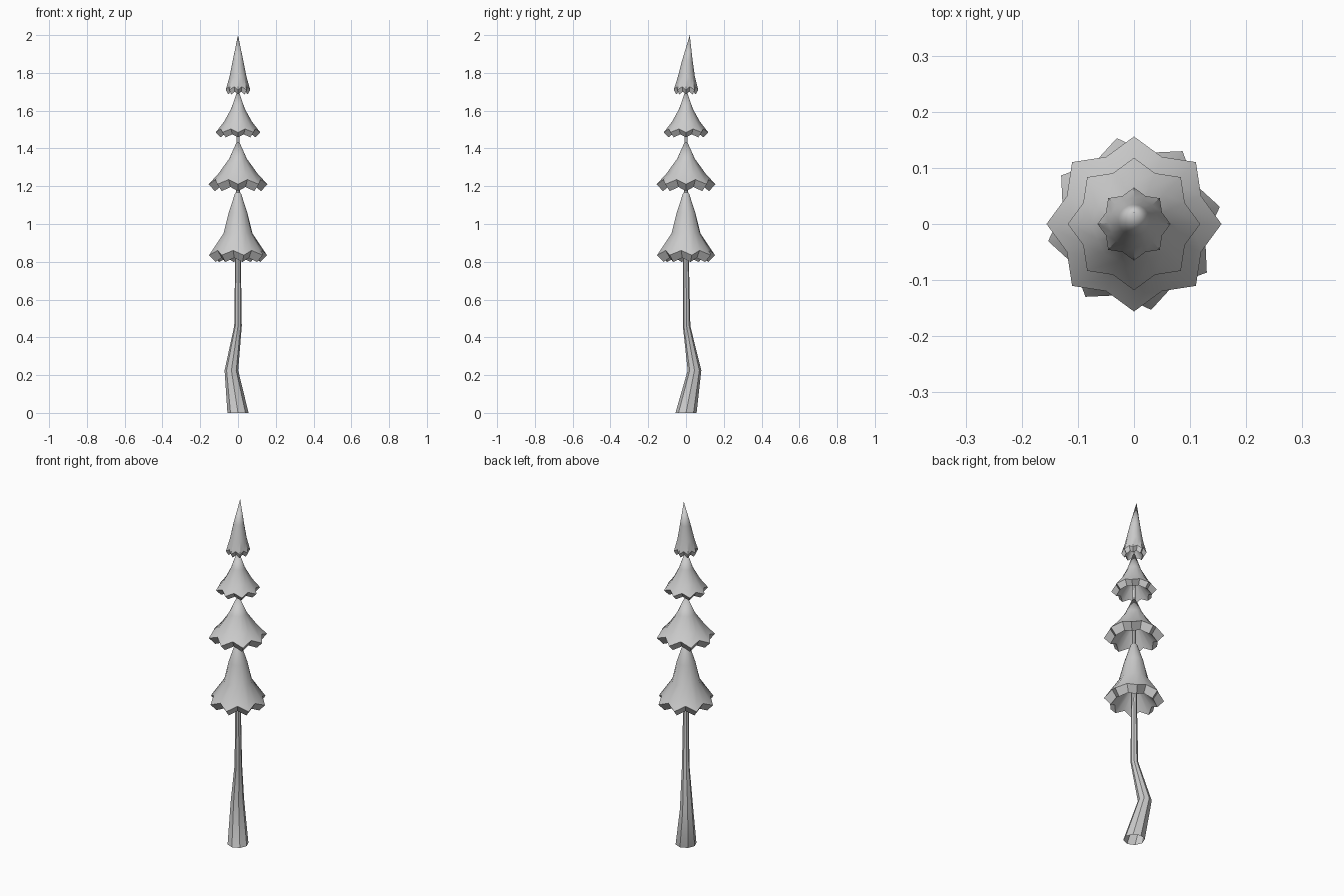
import bpy
import bmesh
import math

cube = bpy.data.objects.get("Cube")
if cube:
    bpy.data.objects.remove(cube, do_unlink=True)

# One plain grey for the whole tree
grey = bpy.data.materials.new("plain grey")
grey.use_nodes = True
COLOUR = (0.6, 0.6, 0.6, 1)
grey.diffuse_color = COLOUR
grey.node_tree.nodes["Principled BSDF"].inputs["Base Color"].default_value = COLOUR


def ring(bm, centre, radius, z, sides, turn=0, notch=1.0, lift=0.0):
    """Ring of vertices; every second one is pulled in by notch and raised by lift."""
    verts = []
    for i in range(sides):
        a = math.tau * i / sides + turn
        odd = i % 2
        r = radius * (notch if odd else 1)
        verts.append(bm.verts.new((centre[0] + r * math.cos(a),
                                   centre[1] + r * math.sin(a),
                                   z + lift * odd)))
    return verts


def bridge(bm, low, high):
    n = len(low)
    for i in range(n):
        j = (i + 1) % n
        bm.faces.new((low[i], low[j], high[j], high[i]))


def fan(bm, verts, point):
    tip = bm.verts.new(point)
    for i, v in enumerate(verts):
        bm.faces.new((v, verts[(i + 1) % len(verts)], tip))


def finish(bm, name, angle):
    mesh = bpy.data.meshes.new(name)
    bm.to_mesh(mesh)
    bm.free()
    obj = bpy.data.objects.new(name, mesh)
    bpy.context.collection.objects.link(obj)
    mesh.materials.append(grey)
    bpy.ops.object.select_all(action="DESELECT")
    obj.select_set(True)
    bpy.context.view_layer.objects.active = obj
    bpy.ops.object.shade_smooth_by_angle(angle=math.radians(angle))


# Crooked tapering trunk, open at the foot: x, y, z, radius
bm = bmesh.new()
path = [(0, 0, 0, 0.056), (-0.035, 0.045, 0.225, 0.036),
        (0, 0.003, 0.46, 0.02), (0, 0, 0.82, 0.015), (0, 0, 1.73, 0.006)]
rings = [ring(bm, (x, y), r, z, 8) for x, y, z, r in path]
for low, high in zip(rings, rings[1:]):
    bridge(bm, low, high)
fan(bm, rings[-1], (0, 0, 1.74))
finish(bm, "trunk", 40)


def foliage(name, rim_r, rim_z, drop, shoulders, tip, turn=0):
    """Hollow skirt with eight points, a thick jagged rim and a concave cone."""
    bm = bmesh.new()
    centre = (0, 0)
    roof = ring(bm, centre, 0.25 * rim_r, rim_z + 0.4 * rim_r, 16, turn)
    lip = ring(bm, centre, 0.78 * rim_r, rim_z - drop, 16, turn, 0.85, 0.6 * drop)
    edge = ring(bm, centre, rim_r, rim_z, 16, turn, 0.83, 0.7 * drop)
    layers = [roof, lip, edge]
    for r, z, notch, y in shoulders:
        layers.append(ring(bm, (0, y), r, z, 16, turn, notch))
    for low, high in zip(layers, layers[1:]):
        bridge(bm, low, high)
    fan(bm, layers[-1], tip)
    finish(bm, name, 40)


# Four foliage tiers; shoulders are radius, height, notch, y shift
foliage("bottom_foliage", 0.156, 0.835, 0.036,
        [(0.078, 0.95, 0.95, 0), (0.05, 1.06, 1, 0), (0.017, 1.16, 1, 0)],
        (0, 0, 1.18), math.radians(11.3))
foliage("lower_middle_foliage", 0.156, 0.0 + 1.21, 0.036,
        [(0.105, 1.265, 0.92, 0), (0.047, 1.345, 1, 0)], (0, 0, 1.45))
foliage("upper_middle_foliage", 0.118, 1.485, 0.026,
        [(0.075, 1.54, 0.94, 0), (0.036, 1.61, 1, 0)], (0, 0, 1.715))
foliage("top_foliage", 0.065, 1.71, 0.024,
        [(0.045, 1.78, 0.96, 0.002), (0.028, 1.865, 1, 0.007)], (0, 0.02, 2.0))
